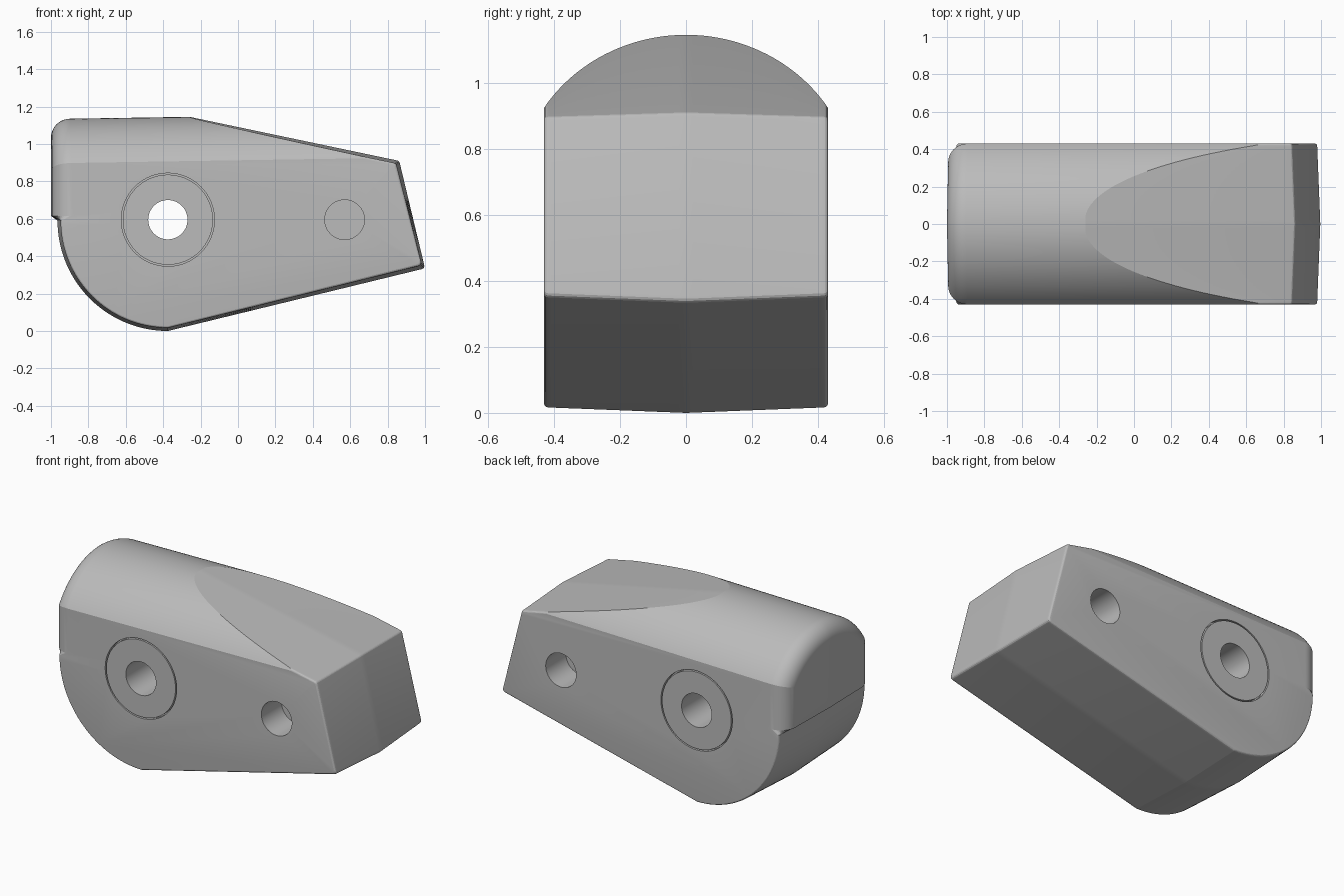
import bpy
import bmesh
from math import sin, cos, asin, sqrt, pi, radians
from mathutils import Vector, Matrix

cube = bpy.data.objects.get("Cube")
if cube:
    bpy.data.objects.remove(cube, do_unlink=True)

W = 0.43            # half width
R = 0.509           # radius of the rounded top
ROUND = 0.1         # rounding of the tall end
FILLET = 0.012      # small rounding along the side walls
PIVOT = (-0.375, 0.595)
PIN = (0.57, 0.595)

grey = bpy.data.materials.new("plain grey")
grey.use_nodes = True
grey.diffuse_color = (0.5, 0.5, 0.5, 1)
grey.node_tree.nodes["Principled BSDF"].inputs["Base Color"].default_value = grey.diffuse_color


def add_object(name, bm):
    bmesh.ops.recalc_face_normals(bm, faces=bm.faces)
    mesh = bpy.data.meshes.new(name)
    bm.to_mesh(mesh)
    bm.free()
    ob = bpy.data.objects.new(name, mesh)
    bpy.context.collection.objects.link(ob)
    mesh.materials.append(grey)
    return ob


def activate(ob):
    bpy.ops.object.select_all(action='DESELECT')
    ob.select_set(True)
    bpy.context.view_layer.objects.active = ob


def soft_corner(before, corner, after, size=0.02, steps=4):
    """Small rounded corner between two straight lines."""
    b, c, a = Vector(before), Vector(corner), Vector(after)
    p, q = c + (b - c).normalized() * size, c + (a - c).normalized() * size
    return [tuple(p.lerp(c, t).lerp(c.lerp(q, t), t))
            for t in [i / steps for i in range(steps + 1)]]


def section(y):
    """Side outline of the body at a given distance across its width."""
    d = abs(y)
    c = 0.017 * d / W                       # draft towards both walls
    over = max(0, d - W + FILLET)
    c += FILLET - sqrt(max(0, FILLET ** 2 - over ** 2))
    axis = lambda x: 0.636 + 0.016 * (x + 0.26)
    slope = lambda x: 1.145 - 0.21 * (x + 0.26) - c
    h = sqrt(R * R - d * d)

    # round belly
    pts = []
    for i in range(33):
        a = pi / 2 * i / 32
        pts.append((PIVOT[0] + (0.59 - c) * sin(-a), 0.59 - (0.59 - c) * cos(a)))

    # step, then the rounded tall end
    t0 = asin(min(1, max(0, 1 - (W - d) / ROUND)))
    left = -1 + c / 2
    pts.append((left + ROUND * (1 - cos(t0)), 0.615))
    for i in range(13):
        t = t0 + (pi / 2 - t0) * i / 12
        x = left + ROUND * (1 - cos(t))
        r = R - ROUND * (1 - sin(t))
        pts.append((x, axis(x) + sqrt(max(0, r * r - d * d))))

    # crease where the rounded top meets the sloping plane
    x = -0.26 + max(0, R - h - c) / 0.226
    crease = (x, slope(x))
    top = (0.862 - c, slope(0.862 - c))
    low = (1.0 - c, 0.335 + c)
    pts.append(crease)
    pts += soft_corner(crease, top, low, 0.012)
    pts += soft_corner(top, low, pts[0])
    return [Vector((px, y, pz)) for px, pz in pts]


# Body lofted across its width
half = [0.33 * i / 16 for i in range(16)]
half += [W - ROUND + ROUND * sin(pi / 2 * i / 12) for i in range(13)]
stations = [-y for y in reversed(half[1:])] + half
bm = bmesh.new()
rows = [[bm.verts.new(p) for p in section(y)] for y in stations]
for a, b in zip(rows, rows[1:]):
    n = len(a)
    for i in range(n):
        j = (i + 1) % n
        bm.faces.new((a[i], a[j], b[j], b[i]))
bm.faces.new(rows[0])
bm.faces.new(rows[-1])
bmesh.ops.remove_doubles(bm, verts=bm.verts, dist=0.00005)
body = add_object("body", bm)


def cut(ob, centre, radius, y0, y1):
    """Drill a round hole from y0 to y1."""
    bm = bmesh.new()
    place = Matrix.Translation((centre[0], (y0 + y1) / 2, centre[1])) @ Matrix.Rotation(pi / 2, 4, 'X')
    bmesh.ops.create_cone(bm, cap_ends=True, segments=64, radius1=radius,
                          radius2=radius, depth=abs(y1 - y0), matrix=place)
    cutter = add_object("cutter", bm)
    cutter.hide_render = True
    mod = ob.modifiers.new("hole", 'BOOLEAN')
    mod.operation = 'DIFFERENCE'
    mod.solver = 'EXACT'
    mod.object = cutter
    activate(ob)
    bpy.ops.object.modifier_apply(modifier=mod.name)
    bpy.data.objects.remove(cutter, do_unlink=True)


# Pivot bore, seats for the bush, and blind pin holes
cut(body, PIVOT, 0.2, -0.6, 0.6)
for side in (-1, 1):
    cut(body, PIVOT, 0.249, side * (W - 0.03), side * 0.6)
    cut(body, PIN, 0.106, side * (W - 0.2), side * 0.6)

# Bush: a tube through the body, leaving a fine groove around it
bm = bmesh.new()
outline = [(0.105, -W), (0.241, -W), (0.241, W), (0.105, W)]
ring = [bm.verts.new((PIVOT[0] + r, y, PIVOT[1])) for r, y in outline]
edges = [bm.edges.new((ring[i], ring[(i + 1) % 4])) for i in range(4)]
bmesh.ops.spin(bm, geom=ring + edges, cent=(PIVOT[0], 0, PIVOT[1]), axis=(0, 1, 0),
               angle=2 * pi, steps=64, use_duplicate=False)
bmesh.ops.remove_doubles(bm, verts=bm.verts, dist=0.0001)
bush = add_object("pivot_bush", bm)

for ob in (body, bush):
    activate(ob)
    bpy.ops.object.shade_smooth_by_angle(angle=radians(11))
